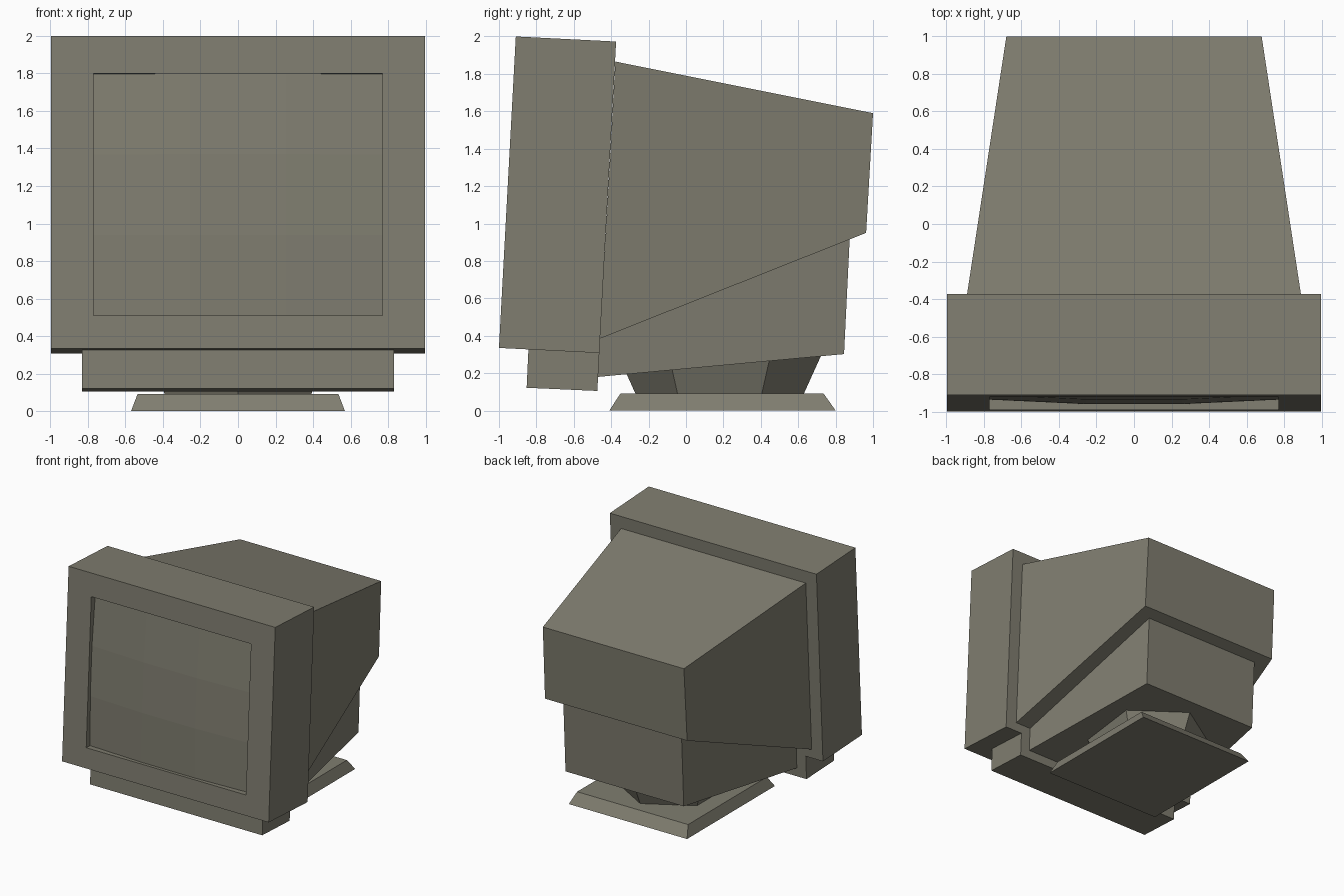
import bpy, bmesh, math
from mathutils import Vector

if "Cube" in bpy.data.objects:
    bpy.data.objects.remove(bpy.data.objects["Cube"])

# One plastic colour for everything
plastic = bpy.data.materials.new("olive grey plastic")
plastic.diffuse_color = (0.215, 0.207, 0.162, 1)
plastic.use_nodes = True
plastic.node_tree.nodes["Principled BSDF"].inputs["Base Color"].default_value = plastic.diffuse_color


def make(name, verts, faces):
    bm = bmesh.new()
    vs = [bm.verts.new(v) for v in verts]
    for f in faces:
        bm.faces.new([vs[i] for i in f])
    bmesh.ops.recalc_face_normals(bm, faces=bm.faces)
    me = bpy.data.meshes.new(name)
    bm.to_mesh(me)
    bm.free()
    me.materials.append(plastic)
    ob = bpy.data.objects.new(name, me)
    bpy.context.collection.objects.link(ob)
    return ob


def prism(name, profile):
    """Side profile of (y, z, half width) points, mirrored across x."""
    n = len(profile)
    verts = [(s * w, y, z) for s in (-1, 1) for y, z, w in profile]
    faces = [tuple(range(n)), tuple(range(n, 2 * n))]
    faces += [(i, (i + 1) % n, n + (i + 1) % n, n + i) for i in range(n)]
    return make(name, verts, faces)


def frustum(name, ring0, ring1):
    n = len(ring0)
    faces = [tuple(range(n)), tuple(range(n, 2 * n))]
    faces += [(i, (i + 1) % n, n + (i + 1) % n, n + i) for i in range(n)]
    return make(name, ring0 + ring1, faces)


# Tilted front plane of the bezel
LOW, HIGH = Vector((0, -1.0, 0.335)), Vector((0, -0.91, 2.0))
BACK = Vector((0, 0.536, -0.027)).normalized()
W = 0.996


def front(x, z, depth=0.0):
    p = LOW.lerp(HIGH, (z - LOW.z) / (HIGH.z - LOW.z)) + BACK * depth
    return (x, p.y, p.z)


def ring(w, z0, z1, depth):
    return [front(x, z, depth) for x, z in ((-w, z0), (w, z0), (w, z1), (-w, z1))]


# Bezel: back, outside, front frame and recess walls
SW, S0, S1, SD = 0.77, 0.51, 1.80, 0.055
rings = (ring(W, LOW.z, HIGH.z, 0.537) + ring(W, LOW.z, HIGH.z, 0)
         + ring(SW, S0, S1, 0) + ring(SW, S0, S1, SD))
faces = [(0, 1, 2, 3)]
for r in (0, 4, 8):
    faces += [(r + i, r + (i + 1) % 4, r + 4 + (i + 1) % 4, r + 4 + i) for i in range(4)]
make("bezel", rings, faces)

# Screen: 3 x 3 faceted bulge in the recess
verts = []
for j in range(4):
    for i in range(4):
        depth = SD - 0.024 * (i in (1, 2)) - 0.022 * (j in (1, 2))
        verts.append(front(-SW + 2 * SW * i / 3, S0 + (S1 - S0) * j / 3, depth))
make("screen", verts, [(a, a + 1, a + 5, a + 4)
                       for a in (4 * j + i for j in range(3) for i in range(3))])

# Control strip below the bezel
prism("lower_strip", [(-0.842, 0.335, 0.83), (-0.852, 0.122, 0.83),
                      (-0.474, 0.105, 0.83), (-0.463, 0.315, 0.83)])

# Tapered rear housing and the smaller housing under it
prism("rear_housing", [(-0.378, 1.866, 0.89), (-0.46, 0.385, 0.89),
                       (0.963, 0.95, 0.685), (1.0, 1.59, 0.68)])
prism("lower_housing", [(-0.46, 0.385, 0.74), (-0.472, 0.18, 0.74),
                        (0.845, 0.302, 0.57), (0.875, 0.916, 0.57)])


# Hexagonal swivel neck
def hexagon(r, z):
    return [(r * math.sin(k * math.pi / 3), 0.18 + r * math.cos(k * math.pi / 3), z)
            for k in range(6)]


frustum("swivel_neck", hexagon(0.45, 0.09), hexagon(0.545, 0.30))


# Square foot with sloping sides
def rect(w, y0, y1, z):
    return [(-w, y0, z), (w, y0, z), (w, y1, z), (-w, y1, z)]


frustum("base_foot", rect(0.57, -0.41, 0.80, 0), rect(0.535, -0.35, 0.735, 0.092))
